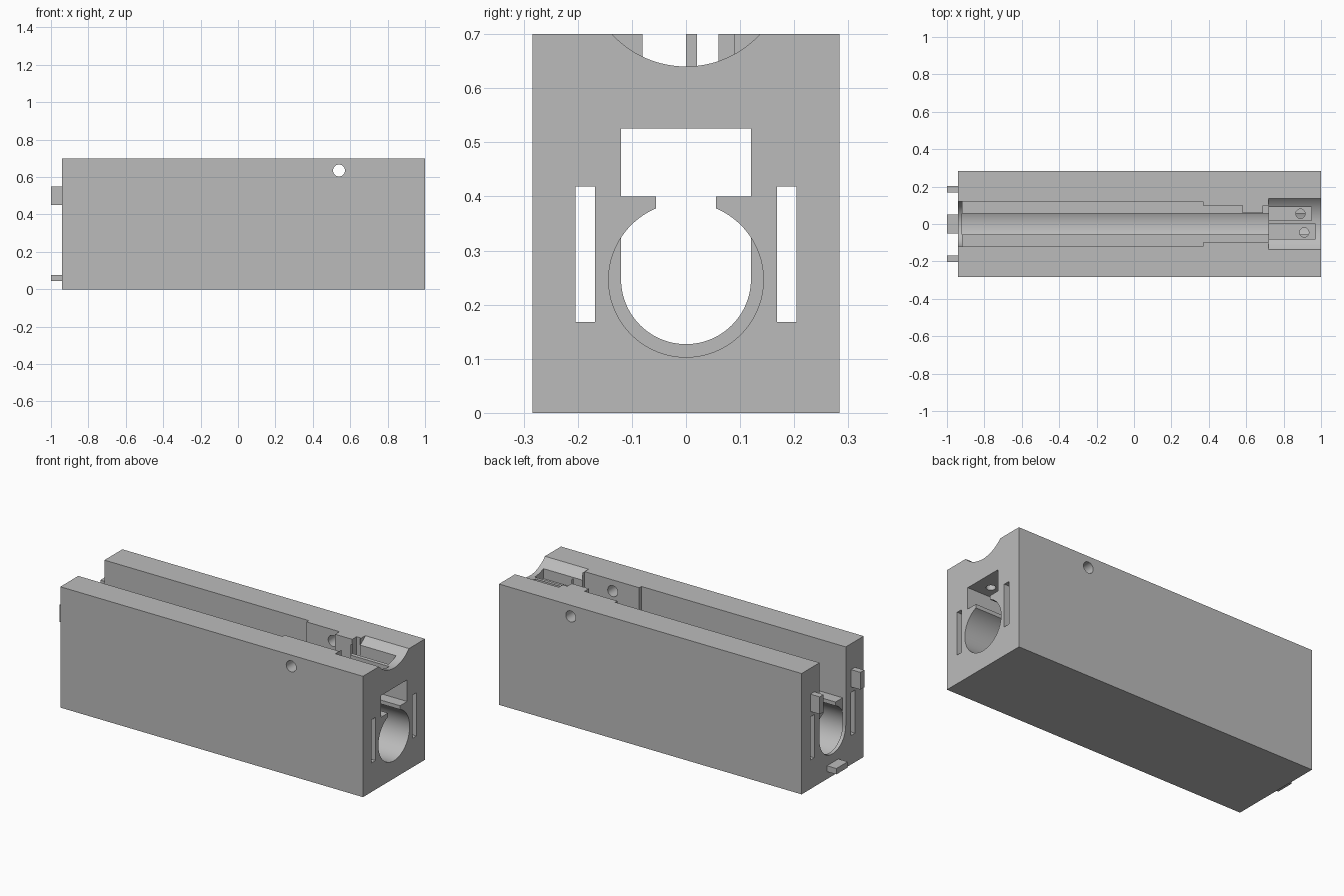
import bpy, math

cube = bpy.data.objects.get("Cube")
if cube:
    bpy.data.objects.remove(cube, do_unlink=True)

grey = bpy.data.materials.new("plain grey")
grey.use_nodes = True
colour = (0.5, 0.5, 0.5, 1)
grey.diffuse_color = colour
grey.node_tree.nodes["Principled BSDF"].inputs["Base Color"].default_value = colour


def box(name, x, y, z):
    """Box from (min, max) pairs."""
    bpy.ops.mesh.primitive_cube_add(size=1, location=[sum(p) / 2 for p in (x, y, z)])
    ob = bpy.context.object
    ob.name = name
    ob.scale = [p[1] - p[0] for p in (x, y, z)]
    bpy.ops.object.transform_apply(location=True, rotation=False, scale=True)
    ob.data.materials.append(grey)
    return ob


def rod(name, axis, radius, centre, length, sides=64):
    """Cylinder along the x, y or z axis."""
    turn = {"x": (0, math.pi / 2, 0), "y": (math.pi / 2, 0, 0), "z": (0, 0, 0)}[axis]
    bpy.ops.mesh.primitive_cylinder_add(vertices=sides, radius=radius, depth=length,
                                        location=centre, rotation=turn)
    ob = bpy.context.object
    ob.name = name
    bpy.ops.object.transform_apply(location=True, rotation=True, scale=True)
    ob.data.materials.append(grey)
    return ob


def cut(target, cutter):
    cutter.hide_render = True
    mod = target.modifiers.new("cut", "BOOLEAN")
    mod.operation, mod.solver, mod.object = "DIFFERENCE", "EXACT", cutter
    bpy.context.view_layer.objects.active = target
    bpy.ops.object.modifier_apply(modifier=mod.name)
    bpy.data.objects.remove(cutter, do_unlink=True)


back, front = -0.94, 1.0
body = box("housing_body", (back, front), (-0.284, 0.284), (0, 0.7))

# Main bore, its back opening and the slot between the lips
cut(body, rod("bore", "x", 0.143, (0.09, 0, 0.246), 2.02, 96))
cut(body, rod("back_opening", "x", 0.12, (-1, 0, 0.247), 0.2, 96))
cut(body, box("back_opening_top", (-1.1, -0.92), (-0.12, 0.12), (0.247, 0.8)))
cut(body, box("lip_slot", (-1.1, 1.1), (-0.055, 0.055), (0.3, 0.45)))

# Wide upper channel, continuing as a tunnel to the front end
cut(body, box("wide_channel", (-1.1, 0.37), (-0.12, 0.12), (0.4, 0.8)))
cut(body, box("tunnel", (0.3, 1.1), (-0.12, 0.12), (0.4, 0.525)))

# Narrow channel, leaving a block on one wall
cut(body, box("narrow_channel", (0.3, 0.72), (-0.1, 0.06), (0.5, 0.8)))
for span in ((0.3, 0.58), (0.69, 0.72)):
    cut(body, box("narrow_side", span, (0, 0.1), (0.5, 0.8)))

# Rounded groove on top with two pockets and their wire holes
cut(body, rod("top_groove", "x", 0.186, (0.92, 0, 0.826), 0.4, 96))
for x_end, y_span, hole in (((0.95), (0.02, 0.09), (0.89, 0.055)),
                            ((0.97), (-0.08, 0.0), (0.91, -0.045))):
    cut(body, box("pocket", (0.7, x_end), y_span, (0.6, 0.8)))
    cut(body, rod("wire_hole", "z", 0.025, (*hole, 0.56), 0.14, 32))

# Long side slots and the cross pin hole
for side in (-1, 1):
    cut(body, box("side_slot", (-1.1, 1.1), sorted((side * 0.168, side * 0.204)), (0.168, 0.418)))
cut(body, rod("pin_hole", "y", 0.032, (0.54, 0, 0.635), 0.8, 32))

bpy.ops.object.select_all(action="DESELECT")
body.select_set(True)
bpy.context.view_layer.objects.active = body
bpy.ops.object.shade_smooth_by_angle(angle=math.radians(25))

# Locating pegs on the back end
for label, side in (("left", 1), ("right", -1)):
    box("peg_" + label, (-1, back), sorted((side * 0.168, side * 0.204)), (0.45, 0.55))
box("peg_bottom", (-1, back), (-0.052, 0.052), (0.043, 0.077))
